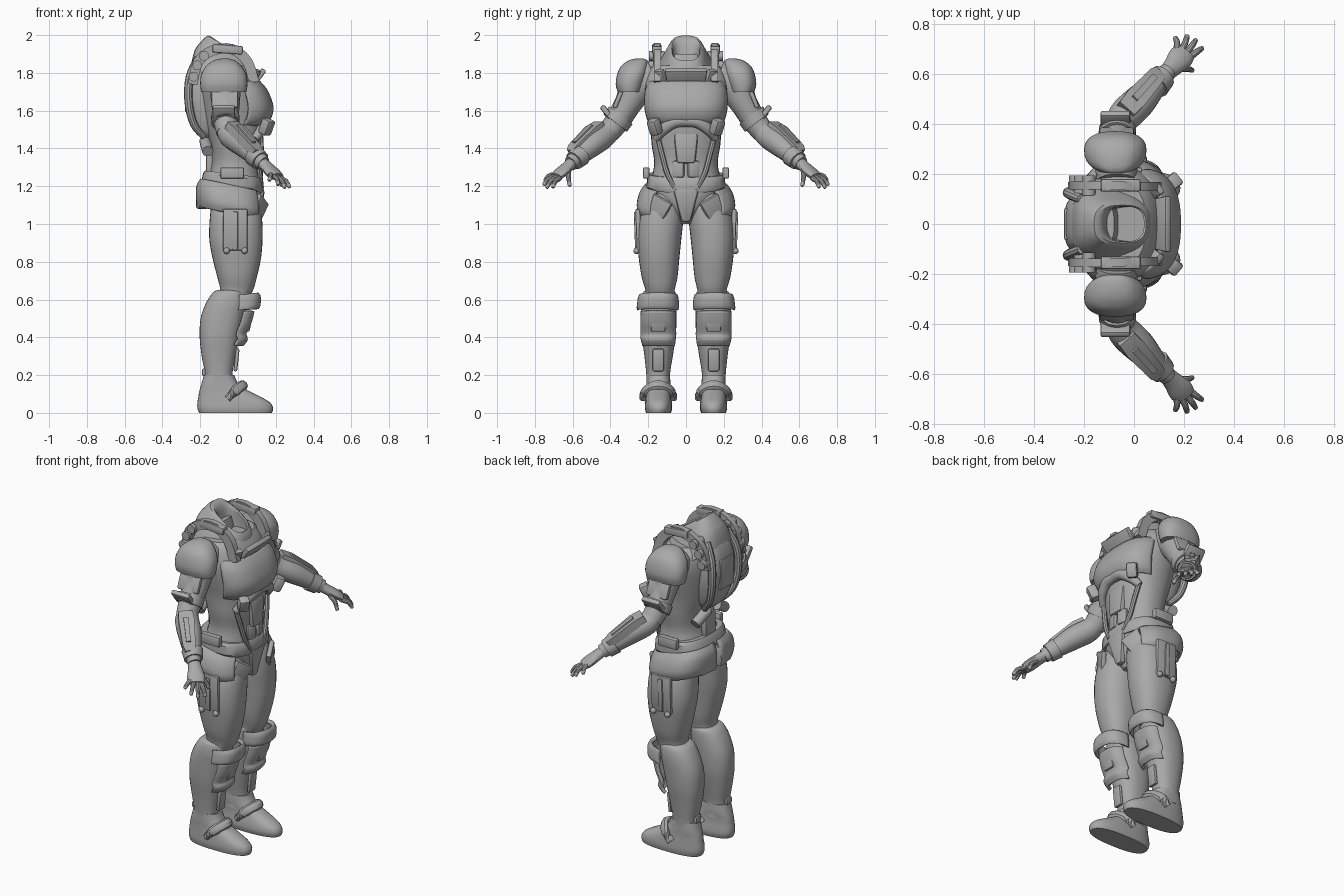
import bpy, bmesh, math
from mathutils import Vector, Euler

grey = bpy.data.materials.new("armour grey")
grey.diffuse_color = (0.4, 0.4, 0.4, 1)


def finish(name, bm, mirror=False, thick=0, angle=35):
    bmesh.ops.recalc_face_normals(bm, faces=bm.faces[:])
    me = bpy.data.meshes.new(name)
    bm.to_mesh(me)
    bm.free()
    for f in me.polygons:
        f.use_smooth = True
    me.set_sharp_from_angle(angle=math.radians(angle))
    me.materials.append(grey)
    ob = bpy.data.objects.new(name, me)
    bpy.context.collection.objects.link(ob)
    if thick:
        m = ob.modifiers.new("thickness", 'SOLIDIFY')
        m.thickness, m.offset = thick, 0
    if mirror:
        m = ob.modifiers.new("mirror", 'MIRROR')
        m.use_axis = (False, True, False)
    return ob


def spline(rows, steps):
    out = []
    for i in range(len(rows) - 1):
        a, b, c, d = rows[max(i - 1, 0)], rows[i], rows[i + 1], rows[min(i + 2, len(rows) - 1)]
        for k in range(steps):
            t = k / steps
            out.append([0.5 * (2 * q + (r - p) * t + (2 * p - 5 * q + 4 * r - s) * t * t
                               + (3 * q - p - 3 * r + s) * t ** 3) for p, q, r, s in zip(a, b, c, d)])
    return out + [list(rows[-1])]


def skin(bm, rings, closed, cap):
    vs = [[bm.verts.new(p) for p in r] for r in rings]
    n = len(vs[0])
    for a, b in zip(vs, vs[1:]):
        for i in range(n if closed else n - 1):
            j = (i + 1) % n
            bm.faces.new((a[i], a[j], b[j], b[i]))
    if closed and cap:
        bm.faces.new(vs[0])
        bm.faces.new(vs[-1])


def power(v, p):
    return math.copysign(abs(v) ** (2 / p), v)


def loft(name, rows, p=2.3, n=32, arc=None, thick=0, tilt=0, mirror=False, steps=4):
    """Stacked level rings; each row is z, back x, front x, low y, high y."""
    rings = []
    for z, x0, x1, y0, y1 in spline(rows, steps):
        cx, cy, rx, ry = (x0 + x1) / 2, (y0 + y1) / 2, (x1 - x0) / 2, (y1 - y0) / 2
        ring = []
        for i in range(n + (1 if arc else 0)):
            a = math.radians(arc[0] + (arc[1] - arc[0]) * i / n) if arc else math.tau * i / n
            dx = rx * power(math.cos(a), p)
            ring.append((cx + dx, cy + ry * power(math.sin(a), p), z + tilt * dx))
        rings.append(ring)
    bm = bmesh.new()
    skin(bm, rings, not arc, True)
    return finish(name, bm, mirror, thick)


def sweep(name, rows, n=16, steps=4, mirror=True, ref=(0, 0, 1)):
    """Tube along a path; each row is x, y, z, side radius, up radius."""
    rows = spline(rows, steps)
    pts = [Vector(r[:3]) for r in rows]
    rings = []
    for i, r in enumerate(rows):
        t = (pts[min(i + 1, len(pts) - 1)] - pts[max(i - 1, 0)]).normalized()
        side = t.cross(Vector(ref)).normalized()
        up = side.cross(t)
        off = math.pi / 4 if n == 4 else 0
        rings.append([pts[i] + side * r[3] * math.cos(off + math.tau * k / n)
                      + up * r[4] * math.sin(off + math.tau * k / n) for k in range(n)])
    bm = bmesh.new()
    skin(bm, rings, True, True)
    return finish(name, bm, mirror)


def slab(name, at, size, rot=(0, 0, 0), bevel=0.008, mirror=True, taper=1):
    bm = bmesh.new()
    bmesh.ops.create_cube(bm, size=1)
    e = Euler([math.radians(a) for a in rot])
    for v in bm.verts:
        k = taper if v.co.z < 0 else 1
        v.co = Vector((v.co.x * size[0], v.co.y * size[1] * k, v.co.z * size[2]))
        v.co.rotate(e)
        v.co += Vector(at)
    bmesh.ops.bevel(bm, geom=bm.edges[:], offset=bevel, segments=2, affect='EDGES', profile=0.5)
    return finish(name, bm, mirror)


def knob(name, at, r):
    bm = bmesh.new()
    bmesh.ops.create_uvsphere(bm, u_segments=14, v_segments=8, radius=r)
    bmesh.ops.translate(bm, verts=bm.verts[:], vec=at)
    return finish(name, bm, True)


# Torso and pelvis
loft("torso", [(1.0, -.05, .07, -.03, .03), (1.06, -.13, .11, -.08, .08), (1.14, -.17, .125, -.17, .17),
               (1.22, -.165, .125, -.185, .185), (1.32, -.14, .115, -.168, .168), (1.42, -.15, .125, -.182, .182),
               (1.52, -.18, .135, -.19, .19), (1.62, -.20, .14, -.21, .21), (1.72, -.21, .12, -.225, .225),
               (1.80, -.20, .08, -.21, .21), (1.84, -.17, .05, -.17, .17)])
# Chest shell and lifted gorget panel
loft("chest_plate", [(1.53, -.14, .135, -.18, .18), (1.56, -.14, .165, -.20, .20), (1.62, -.14, .178, -.212, .212),
                     (1.70, -.14, .15, -.21, .21), (1.75, -.14, .11, -.19, .19)], arc=(-82, 82), thick=.02, p=2.6)
slab("gorget_panel", (.10, 0, 1.765), (.03, .225, .13), (0, 36, 0), mirror=False, taper=.85)
slab("gorget_side", (.075, .125, 1.76), (.03, .05, .13), (0, 30, 35))
# Abdomen armour
sweep("rib_plate", [(.142, .0, 1.545, .03, .03), (.142, .06, 1.54, .03, .032), (.125, .12, 1.50, .025, .03),
                    (.09, .155, 1.45, .02, .02)])
slab("chest_pod", (.152, .165, 1.515), (.055, .06, .085), (0, 25, 40), .012)
slab("belly_plate", (.112, 0, 1.40), (.05, .13, .16), (0, -3, 0), .015, False, .75)
slab("belly_muscle", (.112, .04, 1.29), (.03, .065, .09), (0, 0, 15), .012)
sweep("waist_strap", [(.09, .15, 1.46, .014, .014), (.105, .125, 1.36, .014, .014),
                      (.115, .10, 1.27, .014, .014), (.125, .06, 1.19, .012, .012)], n=8, ref=(1, 0, 0))
slab("crotch_plate", (.108, 0, 1.10), (.045, .14, .18), (0, 8, 0), .018, False, .35)

# Collar: outer wall up, then inner wall down
loft("collar", [(1.72, -.25, .11, -.18, .18), (1.81, -.23, .10, -.145, .145), (1.87, -.20, .075, -.115, .115),
                (1.925, -.16, .06, -.085, .085), (1.918, -.125, .04, -.07, .07), (1.86, -.11, .045, -.07, .07),
                (1.80, -.10, .04, -.065, .065)], p=2.8, tilt=-.66, steps=2)

# Back pack with ribs
loft("back_pack", [(1.45, -.19, -.08, -.06, .06), (1.50, -.235, -.06, -.10, .10), (1.62, -.272, -.06, -.125, .125),
                   (1.72, -.28, -.06, -.125, .125), (1.82, -.26, -.06, -.11, .11), (1.90, -.215, -.08, -.09, .09)], p=3)
sweep("pack_rail", [(-.21, .10, 1.88, .02, .02), (-.255, .12, 1.78, .022, .022), (-.262, .125, 1.65, .022, .022),
                    (-.235, .11, 1.53, .02, .02), (-.18, .08, 1.46, .016, .016)], n=10, ref=(0, 1, 0))
slab("pack_hatch", (-.27, 0, 1.68), (.02, .13, .18), mirror=False)
sweep("back_canister", [(-.175, .04, 1.44, .03, .03), (-.16, .14, 1.385, .03, .03)], n=14, steps=1)
slab("spine_plate", (-.15, 0, 1.34), (.04, .10, .18), (0, 0, 0), .012, False)

# Shoulder straps and buckles
sweep("shoulder_strap", [(.085, .15, 1.75, .038, .026), (.05, .15, 1.86, .038, .026), (-.03, .152, 1.925, .038, .024),
                         (-.13, .155, 1.92, .038, .024), (-.21, .155, 1.86, .038, .024),
                         (-.24, .15, 1.74, .036, .024)], n=4, steps=3, ref=(0, 1, 0))
slab("strap_buckle", (-.055, .155, 1.925), (.16, .05, .045), (0, 4, 0))
for i, (x, z) in enumerate([(-.18, 1.89), (-.215, 1.84), (-.235, 1.78)]):
    sweep("strap_roll_%d" % i, [(x, .115, z, .026, .026), (x, .195, z, .026, .026)], n=12, steps=1)

# Belt, hip armour and pouches
loft("belt", [(1.185, -.185, .13, -.195, .195), (1.20, -.195, .135, -.208, .208), (1.25, -.185, .13, -.207, .207),
              (1.265, -.175, .12, -.195, .195)], tilt=-.12, steps=1, p=2.6)
slab("belt_pouch", (-.03, .21, 1.27), (.125, .035, .06))
loft("hip_guard", [(1.06, -.205, .12, -.235, .235), (1.10, -.212, .135, -.25, .25), (1.16, -.21, .13, -.235, .235),
                   (1.20, -.19, .12, -.205, .205)], arc=(42, 178), thick=.022, tilt=-.22, p=2.8, mirror=True)
slab("hip_front_flap", (.105, .15, 1.06), (.03, .12, .17), (28, 8, 28), .01, taper=.6)
slab("rear_pouch", (-.19, .08, 1.14), (.05, .13, .12), (0, 0, -8), .012)

# Legs
loft("thigh", [(.60, -.12, .05, .065, .215), (.65, -.095, .08, .06, .215), (.72, -.11, .10, .045, .235),
               (.82, -.135, .122, .035, .25), (.92, -.152, .13, .025, .258), (1.02, -.15, .128, .015, .25),
               (1.10, -.14, .115, .02, .22), (1.16, -.12, .09, .04, .18)], mirror=True)
slab("thigh_panel", (-.015, .252, .97), (.13, .025, .22), (-2, 0, 0))
slab("thigh_rail", (-.015, .263, .965), (.03, .02, .20), (-2, 0, 0), .005)
for x in (-.06, .035):
    knob("thigh_knob", (x, .262, .858), .017)
loft("calf", [(.12, -.18, -.02, .08, .21), (.20, -.175, -.03, .085, .21), (.30, -.192, -.012, .07, .22),
              (.40, -.203, .008, .055, .233), (.50, -.198, .03, .05, .238), (.58, -.17, .045, .05, .238),
              (.635, -.135, .045, .055, .228), (.65, -.11, .03, .07, .21)], mirror=True)
loft("knee_pad", [(.545, -.12, .10, .052, .248), (.56, -.12, .108, .048, .25), (.60, -.12, .11, .05, .245),
                  (.62, -.11, .10, .055, .238)], arc=(-88, 88), thick=.022, p=2.8, mirror=True, tilt=.1)
loft("shin_guard", [(.36, -.16, .02, .062, .228), (.39, -.16, .042, .058, .236), (.42, -.16, .035, .055, .238),
                    (.48, -.15, .062, .058, .238), (.54, -.14, .078, .06, .236)],
     arc=(-65, 65), thick=.02, p=3, mirror=True)
slab("shin_inset", (.06, .147, .475), (.02, .075, .09), (0, 12, 0))
slab("shin_ridge", (-.008, .147, .28), (.02, .06, .12), (0, 6, 0))
slab("heel_latch", (-.18, .147, .215), (.02, .05, .04))

# Boots
loft("boot", [(.0, -.205, .18, .08, .212), (.025, -.215, .186, .073, .217), (.055, -.215, .17, .075, .216),
              (.085, -.21, .12, .08, .213), (.115, -.205, .06, .083, .21), (.15, -.195, .005, .082, .21),
              (.20, -.18, -.02, .085, .208)], p=2.5, mirror=True, steps=3)
sweep("boot_strap", [(-.055, .218, .075, .028, .02), (-.01, .212, .12, .028, .02), (.028, .147, .148, .028, .022),
                     (-.01, .082, .12, .028, .02), (-.055, .076, .075, .028, .02)], n=8, ref=(1, 0, .8))

# Arms
sweep("upper_arm", [(-.07, .17, 1.77, .10, .08), (-.07, .25, 1.735, .10, .085), (-.065, .305, 1.64, .073, .075),
                    (-.065, .36, 1.55, .066, .066), (-.055, .41, 1.485, .06, .06)], n=20, ref=(1, 0, 0))
sweep("forearm", [(-.065, .38, 1.52, .05, .05), (-.04, .43, 1.47, .066, .064), (.02, .49, 1.425, .066, .064),
                  (.085, .56, 1.365, .05, .05), (.135, .61, 1.32, .036, .04)], n=20)
loft("shoulder_pad", [(1.70, -.195, .045, .235, .362), (1.74, -.20, .05, .22, .372), (1.79, -.195, .045, .205, .365),
                      (1.835, -.17, .02, .20, .345), (1.865, -.13, -.015, .205, .305),
                      (1.876, -.09, -.05, .225, .265)], mirror=True, p=2.4)
slab("shoulder_lower_plate", (-.07, .358, 1.665), (.14, .025, .11), (22, 0, 0), .01, taper=1)
slab("upper_arm_plate", (-.075, .415, 1.585), (.12, .03, .10), (-38, 0, 0), .01)
sweep("elbow_band", [(-.068, .345, 1.575, .078, .076), (-.066, .375, 1.535, .078, .076)], n=14, steps=1, ref=(1, 0, 0))
sweep("forearm_box", [(-.035, .455, 1.52, .055, .035), (.0, .495, 1.49, .062, .04), (.085, .59, 1.40, .05, .032),
                      (.10, .605, 1.38, .035, .025)], n=4, steps=1)
sweep("forearm_box_rail", [(.0, .50, 1.515, .02, .02), (.08, .588, 1.425, .018, .02)], n=4, steps=1)
sweep("wrist_cuff", [(.085, .558, 1.365, .06, .058), (.118, .592, 1.335, .052, .052)], n=16, steps=1)

# Hands
sweep("palm", [(.125, .60, 1.33, .032, .03), (.155, .63, 1.30, .04, .028), (.185, .665, 1.27, .05, .026),
               (.205, .69, 1.25, .045, .02)], n=14)
knuckles = [(.172, .698, 1.262), (.192, .697, 1.252), (.212, .688, 1.245), (.228, .672, 1.24), (.185, .622, 1.27)]
tips = [(.165, .748, 1.228), (.213, .755, 1.205), (.248, .738, 1.19), (.274, .705, 1.192), (.235, .615, 1.20)]
for name, a, b in zip(("little", "ring", "middle", "index", "thumb"), knuckles, tips):
    a, b = Vector(a), Vector(b)
    m = (a + b) / 2 + Vector((.004, .004, .010))
    sweep(name + "_finger", [(*(a - (b - a) * .35), .013, .013), (*a, .014, .014), (*m, .0125, .0125),
                             (*(b + (m - b) * .1), .010, .010), (*b, .004, .004)], n=10, steps=2)
